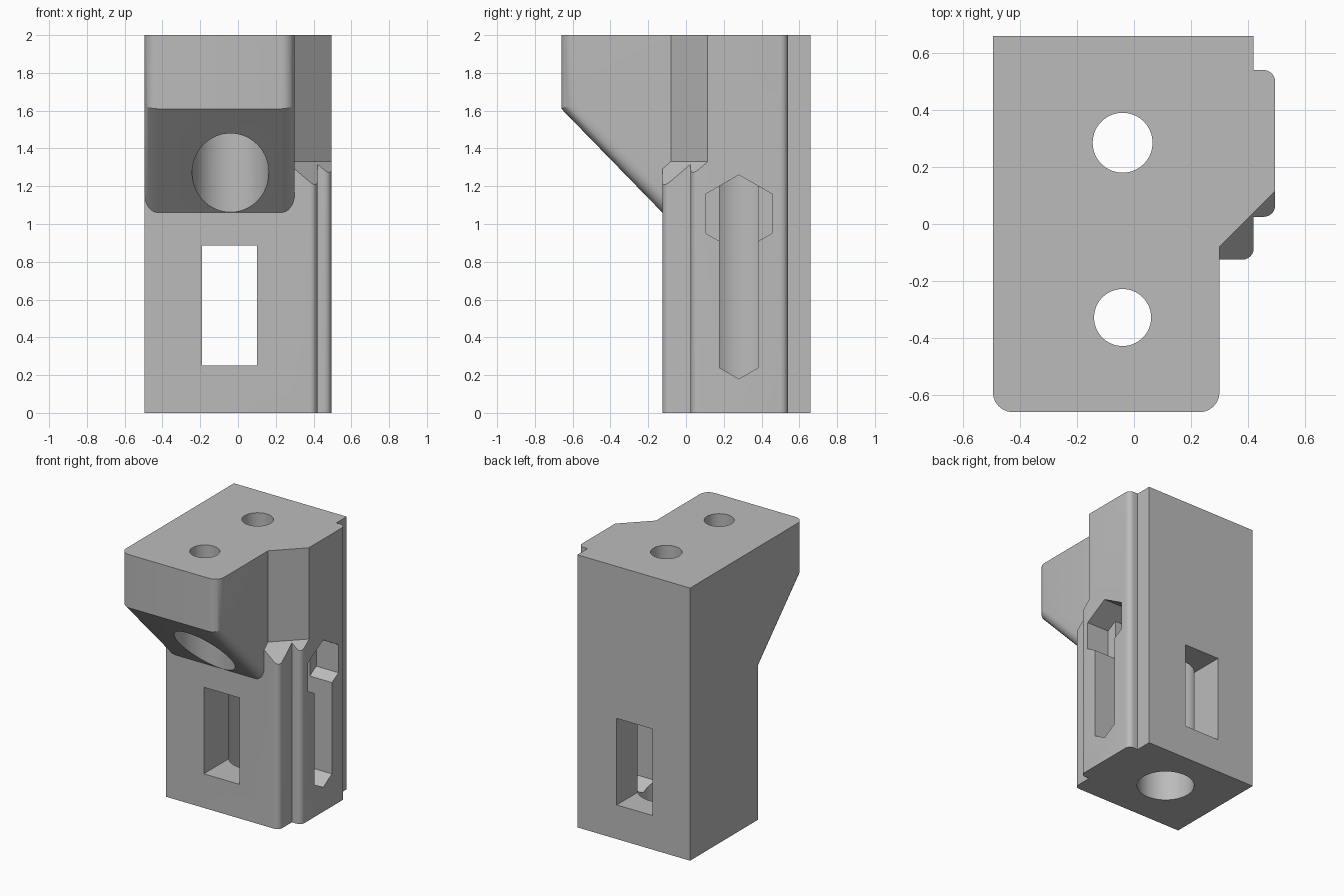
import bpy, bmesh, math

if "Cube" in bpy.data.objects:
    bpy.data.objects.remove(bpy.data.objects["Cube"], do_unlink=True)

grey = bpy.data.materials.new("plain_grey")
grey.use_nodes = True
grey.diffuse_color = (0.5, 0.5, 0.5, 1)
grey.node_tree.nodes["Principled BSDF"].inputs["Base Color"].default_value = (0.5, 0.5, 0.5, 1)

# Mappings from a flat profile (a, b) and an extrusion distance t to space
ALONG_X = lambda a, b, t: (t, a, b)
ALONG_Y = lambda a, b, t: (a, t, b)
ALONG_Z = lambda a, b, t: (a, b, t)
DIAGONAL = lambda a, b, t: ((t + a) / 2, (t - a) / 2, b)


def prism(name, points, place, low, high, radius=0, rounded=None):
    """Extrude a profile and round the edges chosen by a rule."""
    bm = bmesh.new()
    rings = [[bm.verts.new(place(a, b, t)) for a, b in points] for t in (low, high)]
    bm.faces.new(rings[0])
    bm.faces.new(rings[1])
    for i in range(len(points)):
        j = (i + 1) % len(points)
        bm.faces.new((rings[0][i], rings[0][j], rings[1][j], rings[1][i]))
    bmesh.ops.recalc_face_normals(bm, faces=bm.faces[:])
    if rounded:
        edges = [e for e in bm.edges if rounded(e.verts[0].co, e.verts[1].co)]
        bmesh.ops.bevel(bm, geom=edges, offset=radius, segments=6, profile=0.5, affect='EDGES')
        bmesh.ops.recalc_face_normals(bm, faces=bm.faces[:])
    mesh = bpy.data.meshes.new(name)
    bm.to_mesh(mesh)
    bm.free()
    mesh.materials.append(grey)
    obj = bpy.data.objects.new(name, mesh)
    bpy.context.collection.objects.link(obj)
    return obj


def bore(name, x, y, radius, low, high):
    turn = [2 * math.pi * i / 64 for i in range(64)]
    circle = [(x + radius * math.cos(a), y + radius * math.sin(a)) for a in turn]
    return prism(name, circle, ALONG_Z, low, high)


def combine(target, tool, operation):
    tool.hide_render = True
    mod = target.modifiers.new("combine", 'BOOLEAN')
    mod.operation = operation
    mod.solver = 'EXACT'
    mod.object = tool
    bpy.context.view_layer.objects.active = target
    bpy.ops.object.modifier_apply(modifier=mod.name)
    bpy.data.objects.remove(tool, do_unlink=True)


LEFT, FRONT, BACK = -0.495, -0.125, 0.66
STEP, RIDGE = 0.42, 0.495


# Main column with a stepped ridge on one side
def ridge_corner(p, q):
    vertical = abs(p.z - q.z) > 1
    outer = p.x > 0.48 or (p.x > 0.4 and p.y < -0.1)
    return vertical and outer


outline = [(LEFT, BACK), (LEFT, FRONT), (STEP, FRONT), (STEP, 0.025),
           (RIDGE, 0.025), (RIDGE, 0.54), (STEP, 0.54), (STEP, BACK)]
body = prism("bracket_body", outline, ALONG_Z, 0, 2, 0.04, ridge_corner)

# Diagonal notch above the ridge, with a sloping floor
notch = [(0.38, 1.33), (0.38, 2.2), (1.0, 2.2), (1.0, 0.8)]
combine(body, prism("notch_cutter", notch, DIAGONAL, -2, 2), 'DIFFERENCE')


# Overhanging nose with a sloped underside
def nose_edge(p, q):
    return abs(p.x - q.x) < 0.01 and min(p.y, q.y) < -0.6 and max(p.z, q.z) - min(p.z, q.z) > 0.1


nose = [(-0.66, 2), (-0.66, 1.61), (0, 0.932), (0, 2)]
combine(body, prism("nose", nose, ALONG_X, LEFT, 0.30, 0.07, nose_edge), 'UNION')

# Screw holes with wide bores below them
HOLE_X = -0.04
combine(body, bore("rear_hole", HOLE_X, 0.285, 0.105, 1.5, 2.1), 'DIFFERENCE')
combine(body, bore("rear_bore", HOLE_X, 0.285, 0.193, -0.1, 1.7), 'DIFFERENCE')
combine(body, bore("front_hole", HOLE_X, -0.328, 0.1, 1.5, 2.1), 'DIFFERENCE')
combine(body, bore("front_bore", HOLE_X, -0.33, 0.203, 1.05, 1.7), 'DIFFERENCE')

# Window running from front to back
window = [(-0.19, 0.25), (0.10, 0.25), (0.10, 0.885), (-0.19, 0.885)]
combine(body, prism("window_cutter", window, ALONG_Y, -0.3, 0.8), 'DIFFERENCE')

# Side pocket: shallow hexagon, and a deep pointed slot reaching the bore
mid = 0.28
hexagon = [(mid + 0.205 * math.sin(i * math.pi / 3), 1.055 + 0.205 * math.cos(i * math.pi / 3))
           for i in range(6)]
slot = [(mid, 0.18), (mid + 0.102, 0.239), (mid + 0.102, 1.201),
        (mid, 1.26), (mid - 0.102, 1.201), (mid - 0.102, 0.239)]
combine(body, prism("hexagon_cutter", hexagon, ALONG_X, 0.315, 0.7), 'DIFFERENCE')
combine(body, prism("slot_cutter", slot, ALONG_X, HOLE_X, 0.7), 'DIFFERENCE')

# Smooth the rounded edges and bores, keep the rest crisp
bpy.ops.object.select_all(action='DESELECT')
body.select_set(True)
bpy.context.view_layer.objects.active = body
bpy.ops.object.shade_smooth_by_angle(angle=math.radians(25))
